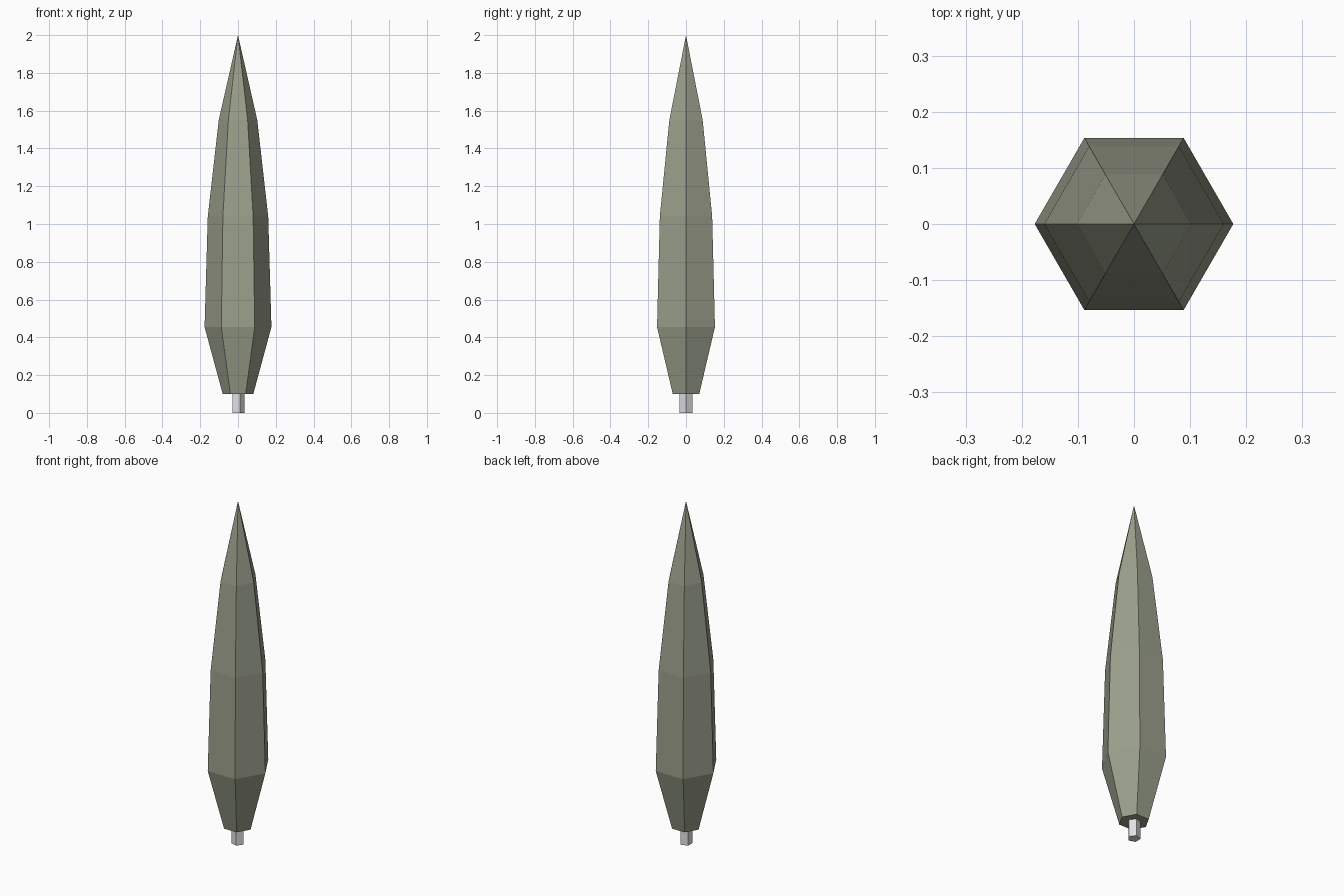
import bpy, bmesh, math

if "Cube" in bpy.data.objects:
    bpy.data.objects.remove(bpy.data.objects["Cube"])


def material(name, srgb):
    m = bpy.data.materials.new(name)
    lin = [((c / 255 + 0.055) / 1.055) ** 2.4 for c in srgb]
    m.diffuse_color = (*lin, 1)
    m.use_nodes = True
    m.node_tree.nodes["Principled BSDF"].inputs["Base Color"].default_value = m.diffuse_color
    return m


def lathe(name, profile, sides, mat):
    """Flat-faced solid from (radius, z) rings; radius 0 makes a tip."""
    bm = bmesh.new()
    rings = []
    for r, z in profile:
        n = sides if r > 0 else 1
        rings.append([bm.verts.new((r * math.cos(math.tau * i / sides),
                                    r * math.sin(math.tau * i / sides), z))
                      for i in range(n)])
    for a, b in zip(rings, rings[1:]):
        for i in range(sides):
            j = (i + 1) % sides
            if len(b) == 1:
                bm.faces.new((a[i], a[j], b[0]))
            else:
                bm.faces.new((a[i], a[j], b[j], b[i]))
    bm.faces.new(rings[0][::-1])
    if len(rings[-1]) > 1:
        bm.faces.new(rings[-1])
    bmesh.ops.recalc_face_normals(bm, faces=bm.faces)
    me = bpy.data.meshes.new(name)
    bm.to_mesh(me)
    bm.free()
    me.materials.append(mat)
    ob = bpy.data.objects.new(name, me)
    bpy.context.collection.objects.link(ob)
    return ob


# Six-sided cypress foliage
lathe("foliage", [(0.081, 0.10), (0.177, 0.455), (0.16, 1.04), (0.102, 1.55), (0, 2.0)],
      6, material("sage green", (154, 159, 139)))
# Five-sided trunk
lathe("trunk", [(0.035, 0.0), (0.035, 0.12)], 5, material("pale grey", (225, 225, 228)))
